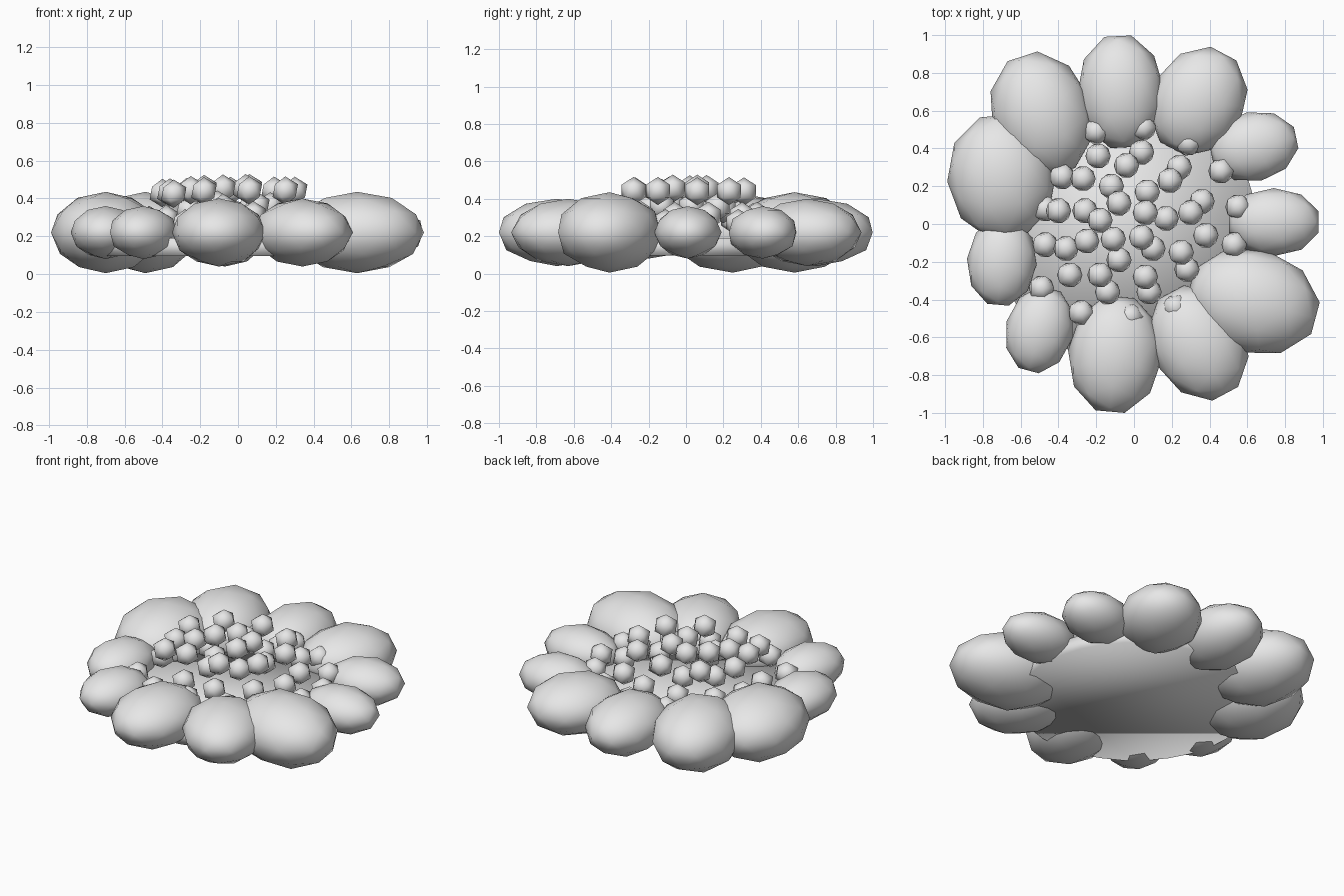
import bpy
import math

if "Cube" in bpy.data.objects:
    bpy.data.objects.remove(bpy.data.objects["Cube"], do_unlink=True)

grey = bpy.data.materials.new("light_grey")
grey.use_nodes = True
grey.diffuse_color = (0.8, 0.8, 0.8, 1)
grey.node_tree.nodes["Principled BSDF"].inputs["Base Color"].default_value = (0.8, 0.8, 0.8, 1)


def finish(name):
    """Name the active object, colour it and shade it smooth."""
    part = bpy.context.object
    part.name = name
    part.data.materials.append(grey)
    bpy.ops.object.shade_smooth()


def add_ball(name, location, scale, angle=0, subdivisions=1):
    """Add a low-poly ball, stretched along the direction of its angle."""
    bpy.ops.mesh.primitive_ico_sphere_add(
        subdivisions=subdivisions, radius=1, location=location,
        rotation=(0, 0, math.radians(angle)))
    bpy.context.object.scale = scale
    finish(name)


def add_seeds(name, places, top, slope, power):
    """Add a layer of seeds, given in hundredths, that sinks outwards."""
    for number, (column, row) in enumerate(places, 1):
        x, y = column / 100, row / 100
        z = top - slope * math.hypot(x, y) ** power
        add_ball(f"{name}_{number}", (x, y, z), (0.075, 0.075, 0.075))


# Flower head: a thin, softly shaded disc
bpy.ops.mesh.primitive_cylinder_add(
    vertices=32, radius=0.7, depth=0.095, location=(-0.04, -0.04, 0.143))
finish("flower_head")

# Petals: centre x, centre y, half length, half width, half height, angle
petals = [
    (0.74, 0.01, 0.25, 0.18, 0.14, 0),
    (0.635, 0.41, 0.24, 0.185, 0.14, 12),
    (0.34, 0.65, 0.30, 0.25, 0.18, 62),
    (-0.07, 0.70, 0.31, 0.23, 0.18, 93),
    (-0.49, 0.58, 0.34, 0.27, 0.215, 108),
    (-0.70, 0.25, 0.34, 0.29, 0.215, 95),
    (-0.70, -0.20, 0.24, 0.185, 0.14, 265),
    (-0.50, -0.56, 0.235, 0.18, 0.14, 255),
    (-0.10, -0.69, 0.32, 0.25, 0.18, 265),
    (0.34, -0.63, 0.32, 0.25, 0.18, 298),
    (0.63, -0.41, 0.36, 0.28, 0.215, 345),
]
for number, (x, y, length, width, height, angle) in enumerate(petals, 1):
    add_ball(f"petal_{number}", (x, y, 0.22), (length, width, height),
             angle, subdivisions=2)

# Upper layer of seeds
add_seeds("upper_seed", [
    (-27, 24), (-4, 31), (19, 23), (30, 6), (25, -15), (6, -28), (-18, -27),
    (-34, -27), (-36, -13), (-40, 7), (-8, 11), (6, 6), (-18, 2), (4, -7),
    (-25, -9),
], top=0.455, slope=0.16, power=2)

# Lower layer of seeds, reaching the rim
add_seeds("lower_seed", [
    (-20, 49), (5, 51), (29, 43), (-19, 36), (4, 38), (-38, 25), (24, 30),
    (46, 28), (-12, 20), (7, 17), (36, 12), (55, 9), (-47, 8), (-26, 7),
    (17, 3), (38, -6), (-47, -11), (-11, -8), (-8, -19), (10, -13),
    (53, -11), (28, -24), (-14, -36), (8, -36), (-49, -34), (-28, -47),
    (-2, -49), (22, -44),
], top=0.40, slope=0.24, power=1)
